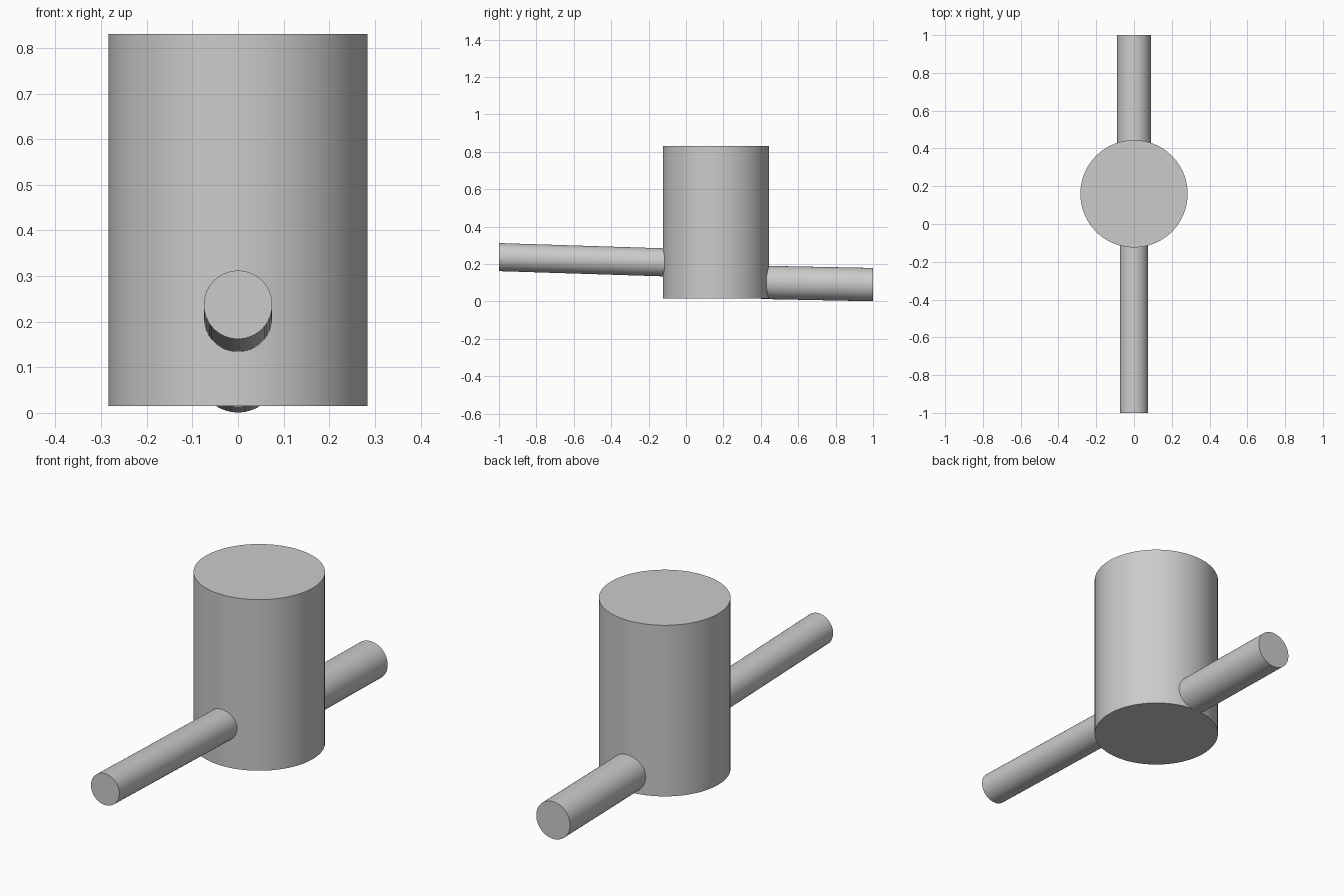
import bpy, bmesh, math
from mathutils import Matrix, Vector

cube = bpy.data.objects.get("Cube")
if cube:
    bpy.data.objects.remove(cube, do_unlink=True)

COLOUR = (0.6, 0.6, 0.6, 1)
grey = bpy.data.materials.new("plain grey")
grey.use_nodes = True
grey.diffuse_color = COLOUR
next(n for n in grey.node_tree.nodes
     if n.type == 'BSDF_PRINCIPLED').inputs["Base Color"].default_value = COLOUR


def cylinder(name, start, end, radius, side, up, segments):
    """Capped cylinder from start to end, with end caps in the side/up plane."""
    start, end = Vector(start), Vector(end)
    matrix = Matrix((Vector(side), Vector(up), end - start)).transposed().to_4x4()
    matrix.translation = (start + end) / 2
    bm = bmesh.new()
    bmesh.ops.create_cone(bm, cap_ends=True, segments=segments,
                          radius1=radius, radius2=radius, depth=1, matrix=matrix)
    bmesh.ops.recalc_face_normals(bm, faces=bm.faces)
    mesh = bpy.data.meshes.new(name)
    bm.to_mesh(mesh)
    bm.free()
    mesh.materials.append(grey)
    obj = bpy.data.objects.new(name, mesh)
    bpy.context.collection.objects.link(obj)
    bpy.ops.object.select_all(action='DESELECT')
    obj.select_set(True)
    bpy.context.view_layer.objects.active = obj
    bpy.ops.object.shade_smooth_by_angle(angle=math.radians(35))
    return obj


X, Y, Z = (1, 0, 0), (0, 1, 0), (0, 0, 1)

# Upright tank
cylinder("tank", (0, 0.16, 0.015), (0, 0.16, 0.83), 0.284, X, Y, 96)

# Sloping pipes with upright ends, rooted just inside the tank wall
cylinder("front_pipe", (0, -1, 0.237), (0, -0.09, 0.208), 0.075, X, Z, 64)
cylinder("back_pipe", (0, 1, 0.09), (0, 0.40, 0.102), 0.089, X, Z, 64)
